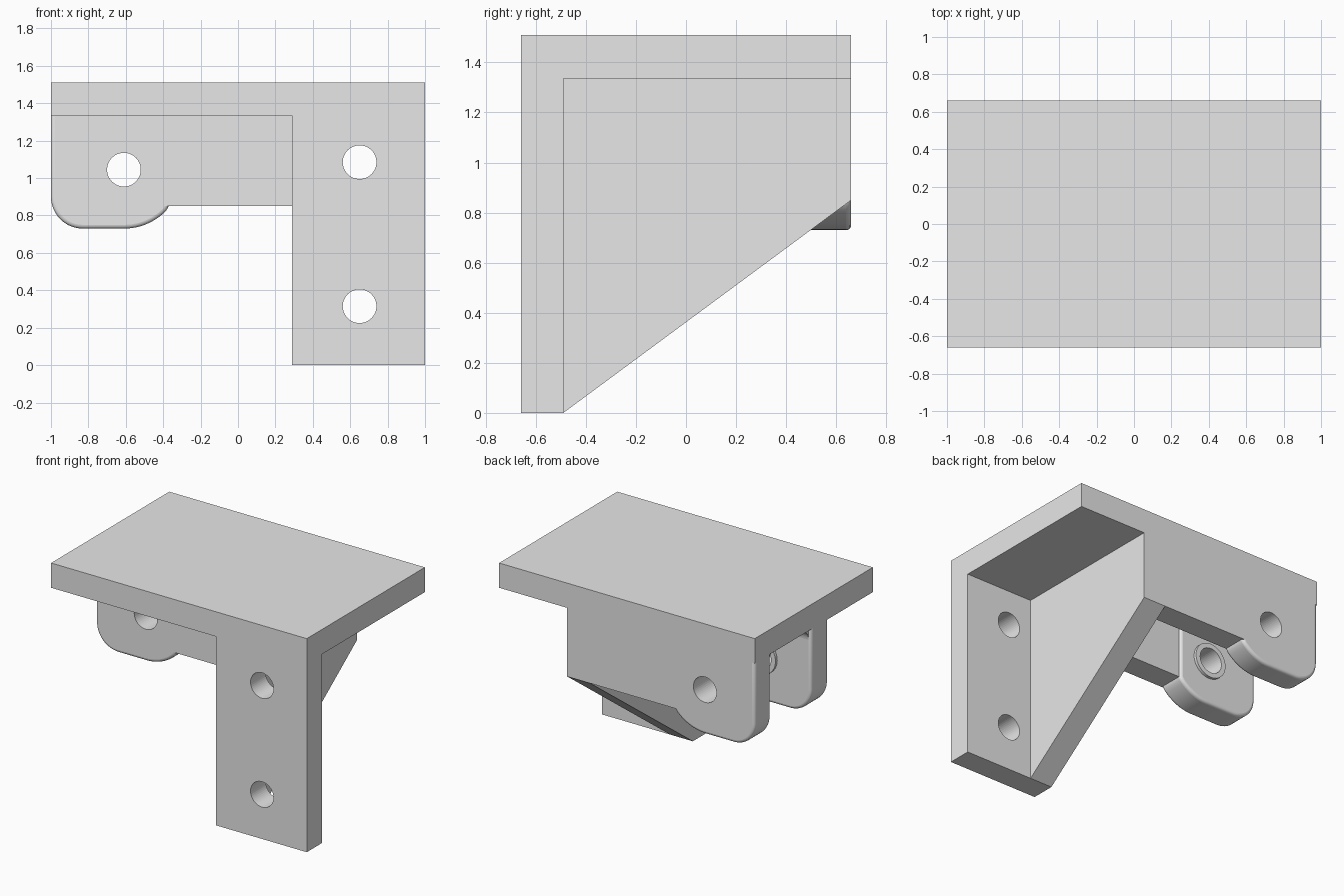
import bpy, bmesh
from math import sin, cos, pi, radians
from mathutils import Vector

cube = bpy.data.objects.get("Cube")
if cube:
    bpy.data.objects.remove(cube, do_unlink=True)

grey = bpy.data.materials.new("plain grey")
grey.use_nodes = True
grey.diffuse_color = (0.8, 0.8, 0.8, 1)
grey.node_tree.nodes["Principled BSDF"].inputs["Base Color"].default_value = (0.8, 0.8, 0.8, 1)


def prism(name, pts, axis, lo, hi):
    """Extrude a profile along x (points are y, z) or along y (points are x, z)."""
    place = (lambda p, d: (d, p[0], p[1])) if axis == "x" else (lambda p, d: (p[0], d, p[1]))
    bm = bmesh.new()
    face = bm.faces.new([bm.verts.new(place(p, lo)) for p in pts])
    side = bmesh.ops.extrude_face_region(bm, geom=[face])["geom"]
    move = Vector(place((0, 0), hi - lo))
    bmesh.ops.translate(bm, vec=move, verts=[g for g in side if isinstance(g, bmesh.types.BMVert)])
    bmesh.ops.recalc_face_normals(bm, faces=bm.faces)
    mesh = bpy.data.meshes.new(name)
    bm.to_mesh(mesh)
    bm.free()
    mesh.materials.append(grey)
    obj = bpy.data.objects.new(name, mesh)
    bpy.context.collection.objects.link(obj)
    return obj


def box(name, x0, x1, y0, y1, z0, z1):
    return prism(name, [(x0, z0), (x1, z0), (x1, z1), (x0, z1)], "y", y0, y1)


def arc(cx, cz, r, a0, a1, n=12):
    angles = [radians(a0 + (a1 - a0) * i / n) for i in range(n + 1)]
    return [(cx + r * cos(a), cz + r * sin(a)) for a in angles]


def circle(cx, cz, r, n=48):
    return arc(cx, cz, r, 0, 360 - 360 / n, n - 1)


def cut(obj, cutter):
    mod = obj.modifiers.new("hole", "BOOLEAN")
    mod.operation = "DIFFERENCE"
    mod.solver = "EXACT"
    mod.object = cutter


def drill(name, cx, cz):
    cutter = prism(name, circle(cx, cz, 0.09), "y", -1, 1)
    cutter.hide_render = True
    cutter.hide_set(True)
    cutter.display_type = "WIRE"
    return cutter


def smooth(obj):
    bpy.ops.object.select_all(action="DESELECT")
    obj.select_set(True)
    bpy.context.view_layer.objects.active = obj
    bpy.ops.object.shade_smooth_by_angle(angle=radians(30))


TOP, UNDER, HEM = 1.51, 1.335, 0.85
PIVOT = (-0.61, 1.045)

# Top plate and mounting plate with two screw holes
box("top_plate", -1, 1, -0.66, 0.66, UNDER, TOP)
mount = box("mounting_plate", 0.29, 1, -0.66, -0.49, 0, UNDER)
for i, z in enumerate((0.315, 1.085)):
    cut(mount, drill(f"screw_hole_cutter_{i}", 0.65, z))
smooth(mount)

# Diagonal gusset
prism("gusset", [(-0.49, 0), (0.66, HEM), (0.66, UNDER), (-0.49, UNDER)], "x", 0.29, 0.467)

# Two cross walls, each ending in a rounded ear with a pivot hole
pivot_cutter = drill("pivot_hole_cutter", *PIVOT)
ear_profile = (arc(-0.83, 0.9, 0.17, 180, 270) + arc(*PIVOT, 0.315, 270, 320)[:-1]
               + [(-0.37, HEM), (-0.37, 1.42), (-1, 1.42)])
# Keep the arc inside the ear width
ear_profile = [p for p in ear_profile if p[0] <= -0.37]

walls = (("front", -0.16, 0.015, 0.03, 1), ("back", 0.66, 0.49, 0.48, -1))
for side, outer, inner, pad, s in walls:
    box(side + "_wall", -0.47, 0.29, min(outer, inner), max(outer, inner), HEM, UNDER)
    ear = prism(side + "_ear", ear_profile, "y", min(outer, pad), max(outer, pad))
    bevel = ear.modifiers.new("soft edges", "BEVEL")
    bevel.width = 0.02
    bevel.segments = 4
    bevel.limit_method = "ANGLE"
    bevel.angle_limit = radians(40)
    cut(ear, pivot_cutter)
    smooth(ear)
    # Raised ring around the pivot hole
    rim = pad + 0.02 * s
    boss = prism(side + "_pivot_ring", circle(*PIVOT, 0.125), "y",
                 min(pad - 0.01 * s, rim), max(pad - 0.01 * s, rim))
    cut(boss, pivot_cutter)
    smooth(boss)
    # Concave fillet under the top plate
    r = 0.08
    curve = [(pad + s * (r - r * cos(a)), UNDER - r + r * sin(a))
             for a in (pi / 2 * i / 8 for i in range(9))]
    smooth(prism(side + "_fillet", curve + [(pad, UNDER)], "x", -0.98, -0.38))
